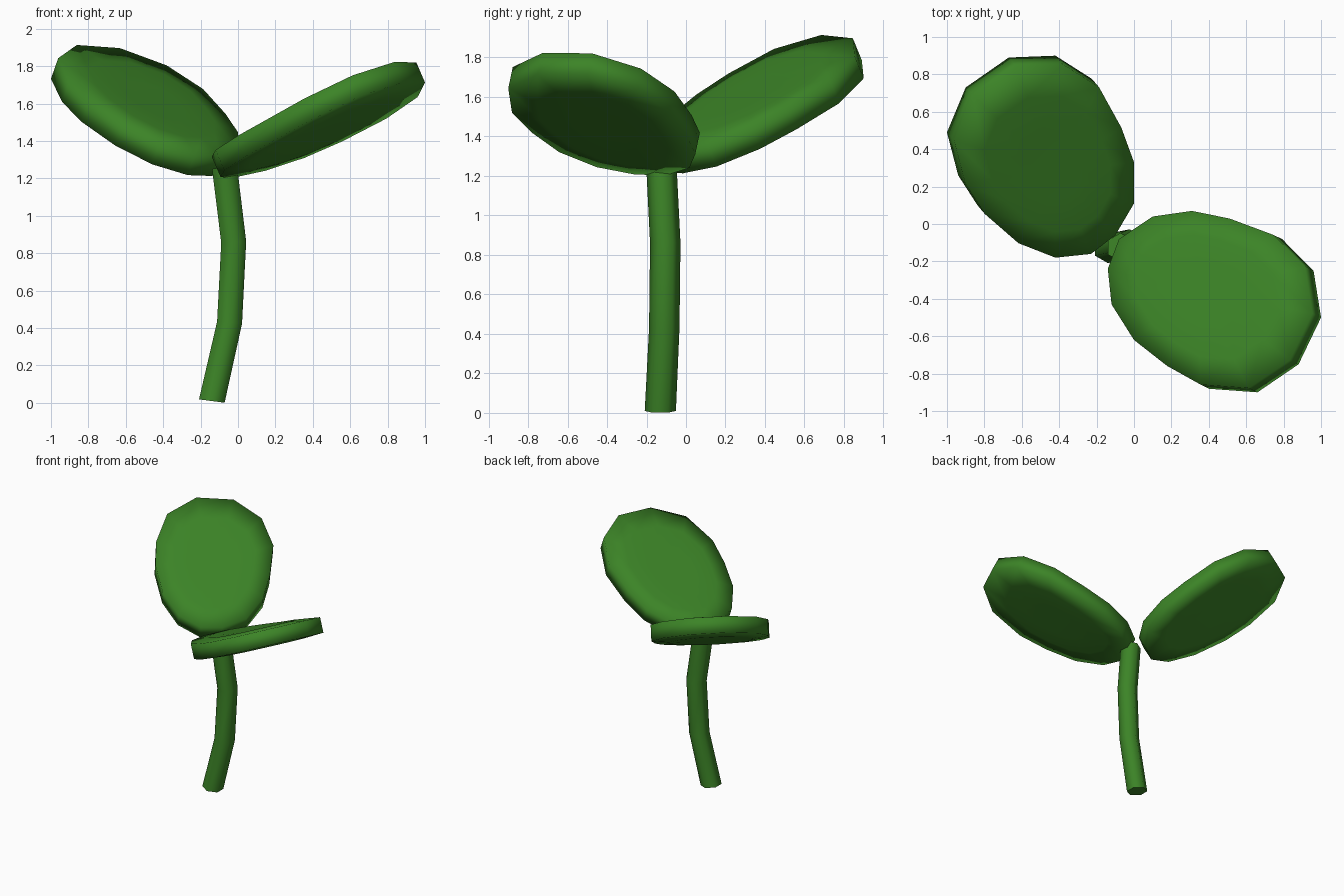
import bpy, bmesh, math
from mathutils import Vector

if "Cube" in bpy.data.objects:
    bpy.data.objects.remove(bpy.data.objects["Cube"])

green = bpy.data.materials.new("leaf_green")
green.diffuse_color = (0.045, 0.23, 0.02, 1)
green.use_nodes = True
green.node_tree.nodes["Principled BSDF"].inputs["Base Color"].default_value = green.diffuse_color


def finish(name, bm, angle):
    bmesh.ops.recalc_face_normals(bm, faces=bm.faces)
    mesh = bpy.data.meshes.new(name)
    bm.to_mesh(mesh)
    bm.free()
    mesh.materials.append(green)
    ob = bpy.data.objects.new(name, mesh)
    bpy.context.collection.objects.link(ob)
    bpy.ops.object.select_all(action='DESELECT')
    ob.select_set(True)
    bpy.context.view_layer.objects.active = ob
    bpy.ops.object.shade_smooth_by_angle(angle=math.radians(angle))


def skin(name, rings, angle):
    """Bridge a list of equal point rings and cap both ends."""
    bm = bmesh.new()
    loops = [[bm.verts.new(p) for p in ring] for ring in rings]
    n = len(loops[0])
    for a, b in zip(loops, loops[1:]):
        for i in range(n):
            j = (i + 1) % n
            bm.faces.new((a[i], a[j], b[j], b[i]))
    bm.faces.new(loops[0])
    bm.faces.new(loops[-1])
    finish(name, bm, angle)


def leaf(name, outline, z0, sx, sy, thick, base, middle, tip):
    """Tilted thick blade over the plane z = z0 + sx*x + sy*y, bent along its length
    by the height changes base, middle and tip."""
    nrm = Vector((-sx, -sy, 1)).normalized()
    half = nrm * thick / 2
    uphill = Vector((sx, sy)).normalized()
    pts = [Vector(p) for p in outline]
    mid = sum(pts, Vector((0, 0))) / len(pts)
    length = max((p - mid).dot(uphill) for p in pts)

    def bend(p):
        t = (p.xy - mid).dot(uphill) / length
        return Vector((0, 0, middle + ((tip if t > 0 else base) - middle) * t * t))

    rim = []
    for p in pts:
        k = max(-1, min(1, (p - mid).dot(uphill) / 0.25))
        q = p + k * half.xy
        rim.append(Vector((q.x, q.y, z0 + sx * q.x + sy * q.y + 0.055 / nrm.z)))
    c = sum(rim, Vector()) / len(rim)

    def ring(scale, height):
        flat = [c + (p - c) * scale for p in rim]
        return [p + bend(p) + nrm * height for p in flat]
    h = thick / 2
    skin(name, [ring(0.35, -h - 0.01), ring(0.7, -h - 0.01), ring(1, -h),
                ring(1, h), ring(0.7, h + 0.02), ring(0.35, h + 0.02)], 180)


# Two seed leaves spreading to opposite sides
leaf("back_left_leaf",
     [(-1, .49), (-.94, .26), (-.82, .08), (-.62, -.10), (-.42, -.18), (-.23, -.16), (-.10, -.06),
      (0, .11), (0, .33), (-.08, .53), (-.22, .77), (-.42, .90), (-.67, .89), (-.90, .73)],
     1.20, -.35, .41, .125, -.02, -.022, 0)
leaf("front_right_leaf",
     [(1, -.50), (.96, -.25), (.79, -.08), (.53, .02), (.31, .07), (.10, .04), (-.08, -.08),
      (-.14, -.24), (-.12, -.43), (0, -.62), (.20, -.77), (.40, -.88), (.66, -.90), (.88, -.75)],
     1.175, .43, -.21, .12, .035, -.01, .01)

# Bent six-sided stem: centre point, radius and sideways lean of each ring
stem = [((-.14, -.13, .01), .079, .13), ((-.045, -.11, .43), .077, .08),
        ((-.023, -.105, .86), .077, -.05), ((-.072, -.125, 1.26), .077, -.13)]
skin("stem", [[Vector((x + r * math.cos(a), y + r * math.sin(a), z - lean * r * math.cos(a)))
               for a in [math.tau * (i + .5) / 6 for i in range(6)]]
              for (x, y, z), r, lean in stem], 65)
